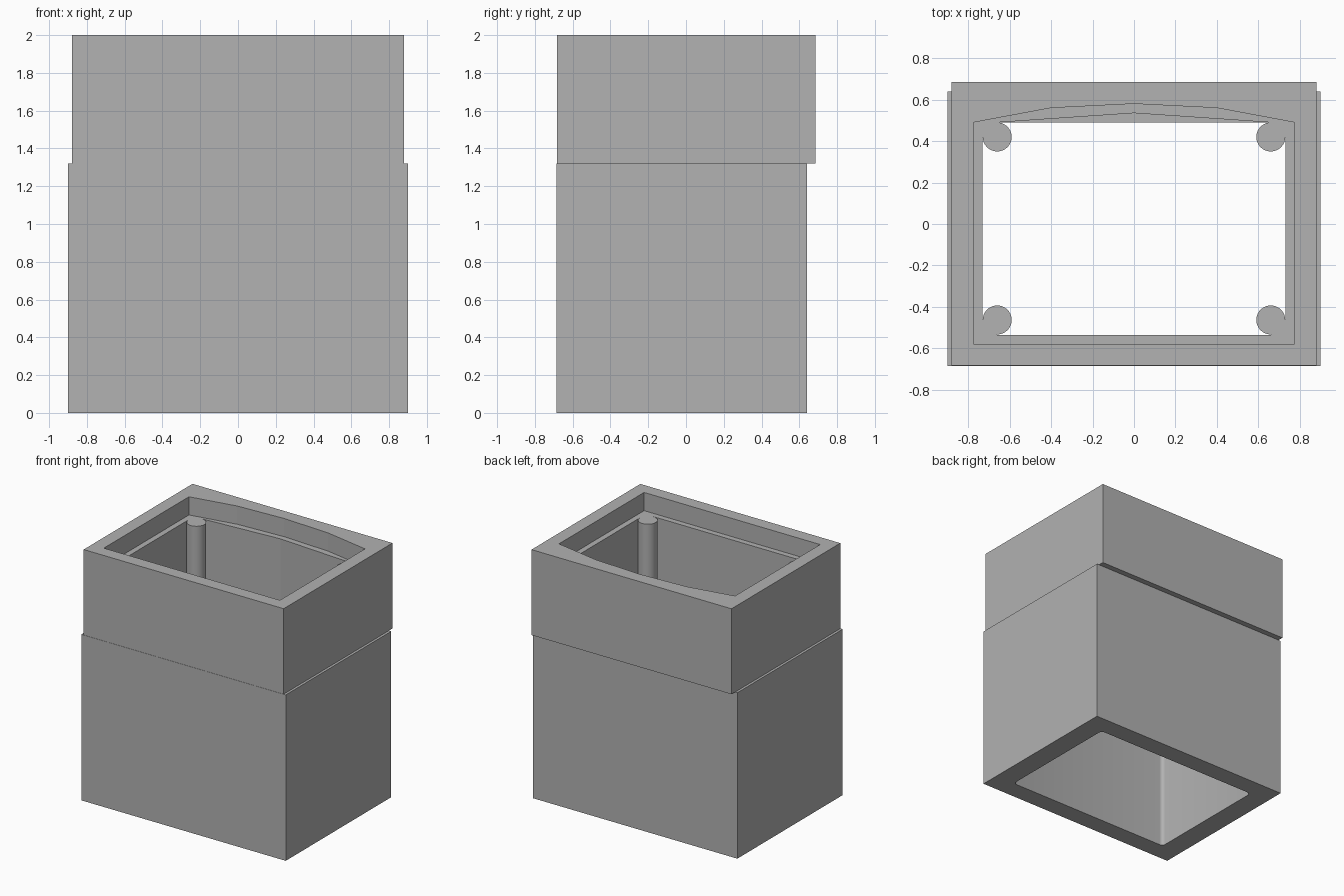
import bpy
import bmesh
from math import cos, sin, pi

if "Cube" in bpy.data.objects:
    bpy.data.objects.remove(bpy.data.objects["Cube"], do_unlink=True)

SEAM, LEDGE, TOP = 1.32, 1.855, 2.0

grey = bpy.data.materials.new("plain_grey")
grey.use_nodes = True
grey.diffuse_color = (0.445, 0.445, 0.445, 1)
grey.node_tree.nodes["Principled BSDF"].inputs["Base Color"].default_value = grey.diffuse_color


def prism(name, outline, z0, z1):
    """Extrude a flat outline from z0 to z1."""
    bm = bmesh.new()
    face = bm.faces.new([bm.verts.new((x, y, z0)) for x, y in outline])
    new = bmesh.ops.extrude_face_region(bm, geom=[face])["geom"]
    moved = [v for v in new if isinstance(v, bmesh.types.BMVert)]
    bmesh.ops.translate(bm, verts=moved, vec=(0, 0, z1 - z0))
    bmesh.ops.recalc_face_normals(bm, faces=bm.faces)
    mesh = bpy.data.meshes.new(name)
    bm.to_mesh(mesh)
    bm.free()
    mesh.materials.append(grey)
    obj = bpy.data.objects.new(name, mesh)
    bpy.context.collection.objects.link(obj)
    return obj


def rect(x, y0, y1, r=0, steps=5):
    """Rectangle outline, with rounded corners if r is given."""
    if not r:
        return [(-x, y0), (x, y0), (x, y1), (-x, y1)]
    centres = [(x - r, y1 - r), (r - x, y1 - r), (r - x, y0 + r), (x - r, y0 + r)]
    return [(cx + r * cos(a), cy + r * sin(a))
            for i, (cx, cy) in enumerate(centres)
            for a in [(i + k / steps) * pi / 2 for k in range(steps + 1)]]


def mirrored(half):
    """Complete a right-hand outline, given from front to back, across x = 0."""
    return half + [(-x, y) for x, y in reversed(half) if x > 0]


def cut(obj, cutter):
    """Subtract the cutter from the object and discard it."""
    cutter.hide_render = True
    mod = obj.modifiers.new("opening", "BOOLEAN")
    mod.operation = "DIFFERENCE"
    mod.solver = "EXACT"
    mod.object = cutter
    bpy.context.view_layer.objects.active = obj
    bpy.ops.object.modifier_apply(modifier=mod.name)
    bpy.data.objects.remove(cutter, do_unlink=True)


def smooth(obj):
    bpy.ops.object.select_all(action="DESELECT")
    obj.select_set(True)
    bpy.context.view_layer.objects.active = obj
    bpy.ops.object.shade_smooth_by_angle(angle=pi / 6)


# Lower shell: open box with slightly rounded inside corners
lower = prism("lower_shell", rect(0.9, -0.685, 0.64), 0, SEAM)
cut(lower, prism("lower_cavity", rect(0.73, -0.535, 0.49, 0.03), -0.1, SEAM + 0.1))
smooth(lower)

# Upper shell: collar with bowed back wall and a recessed ledge
upper = prism("upper_shell", rect(0.88, -0.683, 0.685), SEAM, TOP)
cavity = mirrored([(0.66, -0.535), (0.73, -0.465), (0.73, 0.42), (0.66, 0.49), (0, 0.535)])
recess = mirrored([(0.775, -0.58), (0.775, 0.49), (0.4, 0.56), (0, 0.58)])
cut(upper, prism("upper_cavity", cavity, SEAM - 0.1, TOP + 0.1))
cut(upper, prism("ledge_recess", recess, LEDGE, TOP + 0.1))

# Corner posts, flush with the ledge
for side, x in (("left", 0.66), ("right", -0.66)):
    for end, y in (("front", -0.463), ("back", 0.42)):
        circle = [(x + 0.07 * cos(a), y + 0.07 * sin(a))
                  for a in [k * pi / 16 for k in range(32)]]
        smooth(prism(f"{end}_{side}_post", circle, SEAM, LEDGE))
